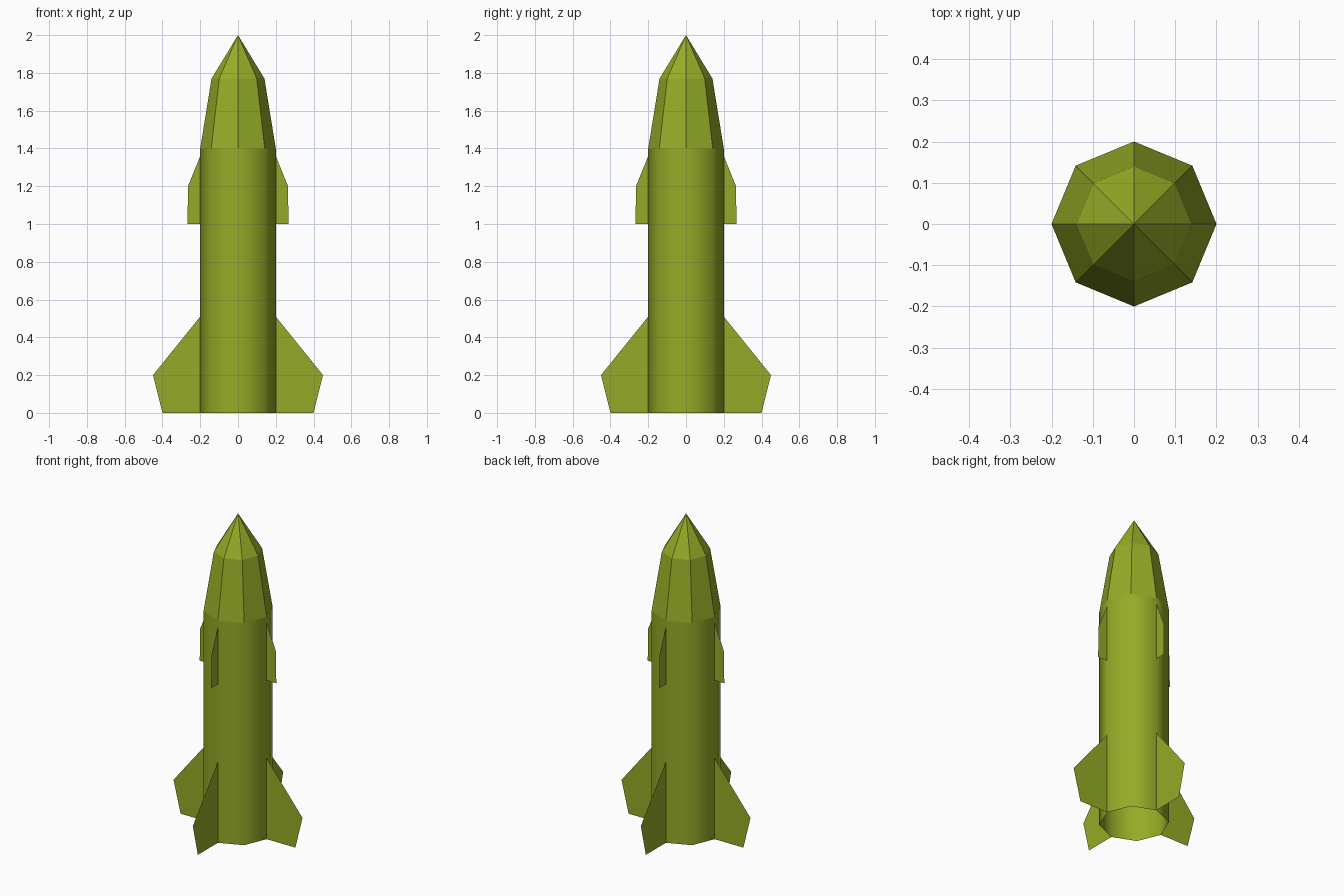
import bpy
from math import sin, cos, pi

if "Cube" in bpy.data.objects:
    bpy.data.objects.remove(bpy.data.objects["Cube"])

SIDES = 8

green = bpy.data.materials.new("olive_green")
green.diffuse_color = (0.30, 0.41, 0.02, 1)
green.use_nodes = True
green.node_tree.nodes["Principled BSDF"].inputs["Base Color"].default_value = green.diffuse_color


def add_object(name, verts, faces, smooth=False):
    mesh = bpy.data.meshes.new(name)
    mesh.from_pydata(verts, [], faces)
    mesh.materials.append(green)
    for p in mesh.polygons:
        p.use_smooth = smooth
    mesh.update()
    obj = bpy.data.objects.new(name, mesh)
    bpy.context.collection.objects.link(obj)
    return obj


def octagon_shell(name, rings, tip=None, smooth=False):
    """Open shell through (radius, z) rings, optionally closed to a tip."""
    verts = [(r * cos(2 * pi * i / SIDES), r * sin(2 * pi * i / SIDES), z)
             for r, z in rings for i in range(SIDES)]
    faces = []
    for k in range(len(rings) - 1):
        a, b = k * SIDES, (k + 1) * SIDES
        for i in range(SIDES):
            j = (i + 1) % SIDES
            faces.append((a + i, a + j, b + j, b + i))
    if tip is not None:
        last = (len(rings) - 1) * SIDES
        verts.append((0, 0, tip))
        faces += [(last + i, last + (i + 1) % SIDES, len(verts) - 1)
                  for i in range(SIDES)]
    return add_object(name, verts, faces, smooth)


def fin_set(name, profile):
    """Four thin sheet fins from one (radius, z) outline."""
    for k in range(4):
        a = k * pi / 2
        verts = [(r * cos(a), r * sin(a), z) for r, z in profile]
        add_object(f"{name}_{k + 1}", verts, [tuple(range(len(verts)))])


# Smooth hollow body, open at the bottom
octagon_shell("body_tube", [(0.2, 0), (0.2, 1.4)], smooth=True)

# Faceted nose
octagon_shell("nose_cone", [(0.2, 1.4), (0.14, 1.77)], tip=2.0)

# Large tail fins and small upper fins
fin_set("tail_fin", [(0.2, 0), (0.4, 0), (0.45, 0.2), (0.2, 0.51)])
fin_set("upper_fin", [(0.2, 1.0), (0.267, 1.0), (0.265, 1.2), (0.2, 1.36)])
